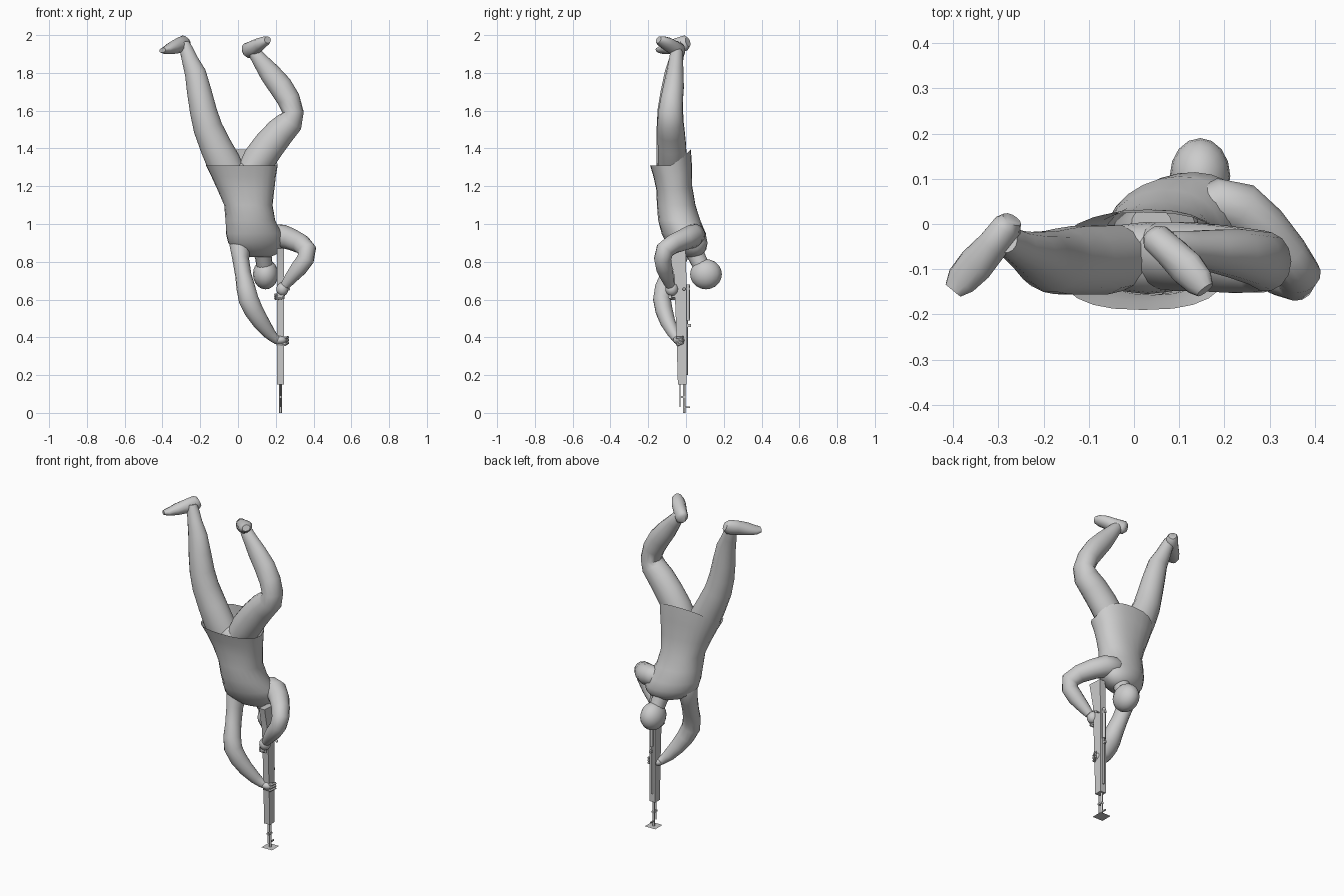
import bpy, bmesh, math
from mathutils import Vector

grey = bpy.data.materials.new("plain_grey")
grey.diffuse_color = (0.6, 0.6, 0.6, 1)


def finish(name, bm, angle=50, fix=True):
    if fix:
        bmesh.ops.recalc_face_normals(bm, faces=bm.faces)
    mesh = bpy.data.meshes.new(name)
    bm.to_mesh(mesh)
    bm.free()
    mesh.materials.append(grey)
    ob = bpy.data.objects.new(name, mesh)
    bpy.context.collection.objects.link(ob)
    bpy.ops.object.select_all(action='DESELECT')
    ob.select_set(True)
    bpy.context.view_layer.objects.active = ob
    bpy.ops.object.shade_smooth_by_angle(angle=math.radians(angle))
    return ob


def skin(name, rings, angle=50, open_start=False):
    """Join rings of points into a tube, closed at the ends unless told otherwise."""
    bm = bmesh.new()
    loops = [[bm.verts.new(p) for p in r] for r in rings]
    n = len(loops[0])
    for a, b in zip(loops, loops[1:]):
        for i in range(n):
            j = (i + 1) % n
            bm.faces.new((a[i], a[j], b[j], b[i]))
    if not open_start:
        bm.faces.new(loops[0])
    bm.faces.new(loops[-1])
    return finish(name, bm, angle)


def limb(name, stations, up=(0, 1, 0), sides=14, angle=50):
    """Tube through (x, y, z, side radius, radius along up)."""
    pts = [Vector(s[:3]) for s in stations]
    rings = []
    for k, s in enumerate(stations):
        t = (pts[min(k + 1, len(pts) - 1)] - pts[max(k - 1, 0)]).normalized()
        u = (Vector(up) - t * t.dot(Vector(up))).normalized()
        v = t.cross(u)
        rings.append([pts[k] + v * s[3] * math.cos(a) + u * s[4] * math.sin(a)
                      for a in (2 * math.pi * i / sides for i in range(sides))])
    return skin(name, rings, angle)


def box(name, low, high):
    bm = bmesh.new()
    bmesh.ops.create_cube(bm, size=1)
    for v in bm.verts:
        v.co = [(l + h) / 2 + c * (h - l) for l, h, c in zip(low, high, v.co)]
    return finish(name, bm, 30)


def ball(name, centre, radii):
    bm = bmesh.new()
    bmesh.ops.create_uvsphere(bm, u_segments=16, v_segments=10, radius=1)
    for v in bm.verts:
        v.co = [c + r * p for c, r, p in zip(centre, radii, v.co)]
    return finish(name, bm)


def power(c, e):
    return math.copysign(abs(c) ** e, c)


# shirt, open at the hem: z, centre x, centre y, half width, half depth, raised back, turn, squareness
torso = [
    (1.31, 0.02, -0.082, 0.190, 0.108, 0.085, 0.0, 0.78),
    (1.25, 0.03, -0.070, 0.170, 0.102, 0.05, 0.0, 0.82),
    (1.18, 0.042, -0.062, 0.150, 0.095, 0.02, 0.0, 0.88),
    (1.10, 0.055, -0.052, 0.128, 0.102, 0.0, 0.03, 0.92),
    (1.02, 0.065, -0.036, 0.132, 0.112, 0.0, 0.1, 0.95),
    (0.95, 0.084, -0.012, 0.150, 0.115, 0.0, 0.25, 1.0),
    (0.90, 0.095, 0.003, 0.152, 0.105, 0.0, 0.35, 1.0),
    (0.865, 0.102, 0.016, 0.130, 0.085, 0.0, 0.35, 1.0),
    (0.84, 0.110, 0.022, 0.098, 0.062, 0.0, 0.35, 1.0),
    (0.825, 0.118, 0.028, 0.055, 0.036, 0.0, 0.35, 1.0),
]
rings = []
for z, cx, cy, rx, ry, lift, turn, square in torso:
    ring = []
    for i in range(24):
        a = 2 * math.pi * i / 24
        x, y = rx * power(math.cos(a), square), ry * power(math.sin(a), square)
        ring.append((cx + x * math.cos(turn) - y * math.sin(turn),
                     cy + x * math.sin(turn) + y * math.cos(turn),
                     z + lift * max(0, math.sin(a))))
    rings.append(ring)
skin("shirt", rings, open_start=True)
ball("hips", (0.03, -0.075, 1.25), (0.14, 0.08, 0.08))

# head and neck
ball("head", (0.146, 0.106, 0.734), (0.067, 0.084, 0.080))
limb("neck", [(0.125, 0.03, 0.89, 0.055, 0.055), (0.135, 0.06, 0.82, 0.044, 0.046),
              (0.143, 0.09, 0.76, 0.042, 0.044)])

# legs
limb("straight_leg", [
    (-0.045, -0.075, 1.26, 0.09, 0.075), (-0.078, -0.08, 1.33, 0.090, 0.078),
    (-0.117, -0.08, 1.41, 0.084, 0.078), (-0.160, -0.083, 1.51, 0.077, 0.074),
    (-0.184, -0.083, 1.60, 0.071, 0.069), (-0.205, -0.075, 1.70, 0.065, 0.060),
    (-0.226, -0.065, 1.80, 0.056, 0.048), (-0.255, -0.052, 1.87, 0.043, 0.038),
    (-0.272, -0.042, 1.92, 0.036, 0.035), (-0.283, -0.036, 1.96, 0.026, 0.028)])
limb("bent_leg", [
    (0.06, -0.07, 1.27, 0.07, 0.075), (0.11, -0.072, 1.34, 0.087, 0.078),
    (0.167, -0.075, 1.42, 0.084, 0.076), (0.226, -0.08, 1.49, 0.078, 0.074),
    (0.275, -0.083, 1.54, 0.070, 0.070), (0.292, -0.083, 1.59, 0.056, 0.066),
    (0.268, -0.075, 1.66, 0.061, 0.060), (0.224, -0.065, 1.73, 0.063, 0.055),
    (0.168, -0.058, 1.80, 0.056, 0.046), (0.118, -0.053, 1.865, 0.042, 0.038),
    (0.092, -0.05, 1.90, 0.035, 0.035), (0.075, -0.05, 1.925, 0.025, 0.026)])

# feet run from heel to toe, the up axis points out of the sole
limb("straight_foot", [
    (-0.270, 0.010, 1.964, 0.022, 0.028), (-0.280, -0.005, 1.957, 0.033, 0.043),
    (-0.312, -0.047, 1.945, 0.036, 0.041), (-0.35, -0.09, 1.932, 0.041, 0.033),
    (-0.382, -0.125, 1.921, 0.036, 0.021), (-0.400, -0.147, 1.920, 0.022, 0.013)],
    up=(-0.3, 0, 1), sides=12)
limb("bent_foot", [
    (0.037, -0.018, 1.912, 0.020, 0.026), (0.048, -0.03, 1.916, 0.033, 0.042),
    (0.082, -0.062, 1.932, 0.036, 0.040), (0.117, -0.098, 1.953, 0.041, 0.034),
    (0.144, -0.128, 1.968, 0.035, 0.026), (0.157, -0.146, 1.975, 0.022, 0.018)],
    up=(-0.5, 0, 1), sides=12)

# arms
limb("reaching_arm", [
    (0.04, -0.01, 0.97, 0.05, 0.055), (0.010, -0.025, 0.89, 0.058, 0.064),
    (0.015, -0.052, 0.81, 0.044, 0.054), (0.028, -0.085, 0.73, 0.043, 0.050),
    (0.042, -0.116, 0.66, 0.050, 0.050), (0.056, -0.127, 0.60, 0.053, 0.048),
    (0.084, -0.116, 0.54, 0.050, 0.046), (0.122, -0.096, 0.48, 0.044, 0.040),
    (0.163, -0.068, 0.425, 0.034, 0.032), (0.192, -0.050, 0.395, 0.025, 0.025),
    (0.210, -0.038, 0.385, 0.024, 0.025)])
limb("folded_arm", [
    (0.13, 0.03, 0.95, 0.04, 0.04), (0.185, 0.045, 0.943, 0.058, 0.056),
    (0.235, 0.033, 0.935, 0.062, 0.060), (0.285, -0.010, 0.918, 0.057, 0.056),
    (0.335, -0.068, 0.894, 0.052, 0.051), (0.365, -0.112, 0.862, 0.051, 0.048),
    (0.358, -0.124, 0.815, 0.046, 0.046), (0.322, -0.115, 0.765, 0.044, 0.044),
    (0.278, -0.098, 0.712, 0.034, 0.034), (0.250, -0.085, 0.675, 0.025, 0.025)],
    up=(0.7, 0.7, -0.23))

# hands with a few wrapped fingers
ball("front_hand", (0.222, -0.035, 0.385), (0.038, 0.034, 0.024))
ball("rear_hand", (0.235, -0.075, 0.655), (0.032, 0.034, 0.036))
for i in range(3):
    limb("front_finger", [(0.205, -0.045, 0.40 - 0.018 * i, 0.009, 0.009),
                          (0.250, -0.045, 0.395 - 0.016 * i, 0.010, 0.010),
                          (0.265, -0.015, 0.40 - 0.014 * i, 0.007, 0.007)], up=(0, 0, 1), sides=6)
    limb("rear_finger", [(0.245, -0.085, 0.64 - 0.014 * i, 0.009, 0.009),
                         (0.205, -0.075, 0.625 - 0.010 * i, 0.009, 0.009),
                         (0.198, -0.045, 0.625 - 0.010 * i, 0.007, 0.007)], up=(0, 0, 1), sides=6)

# long gun: stock and body as one side profile, pushed across x
profile = [(-0.043, 0.15), (0.003, 0.15), (0.003, 0.68), (-0.002, 0.865),
           (-0.092, 0.87), (-0.062, 0.72), (-0.058, 0.60), (-0.050, 0.40)]
skin("gun_body", [[(x, y, z) for y, z in profile] for x in (0.206, 0.244)], 30)
box("gun_grip", (0.213, -0.09, 0.61), (0.237, -0.045, 0.65))


def rod(name, y, z0, z1, r, x=0.225):
    limb(name, [(x, y, z0, r, r), (x, y, z1, r, r)], sides=8)


rod("barrel", -0.01, 0.0, 0.16, 0.007)
rod("lower_rod", -0.031, 0.03, 0.16, 0.003)
rod("top_rail", 0.004, 0.20, 0.50, 0.006)
rod("top_tube", 0.010, 0.49, 0.68, 0.010)
box("front_sight", (0.222, -0.01, 0.025), (0.228, 0.022, 0.033))
box("barrel_band", (0.217, -0.034, 0.08), (0.233, -0.003, 0.09))
box("rear_sight", (0.219, 0.0, 0.455), (0.231, 0.026, 0.47))
box("tube_mount", (0.216, 0.0, 0.65), (0.234, 0.022, 0.665))
limb("side_handle", [(0.235, -0.01, 0.655, 0.004, 0.004), (0.268, -0.01, 0.655, 0.004, 0.004)], sides=6)
ball("handle_knob", (0.268, -0.01, 0.655), (0.008, 0.008, 0.008))

# flat square base sheet, facing up
bm = bmesh.new()
bm.faces.new([bm.verts.new((0.225 + sx * 0.035, -0.01 + sy * 0.035, 0))
              for sx, sy in ((-1, -1), (1, -1), (1, 1), (-1, 1))])
finish("base_sheet", bm, fix=False)
